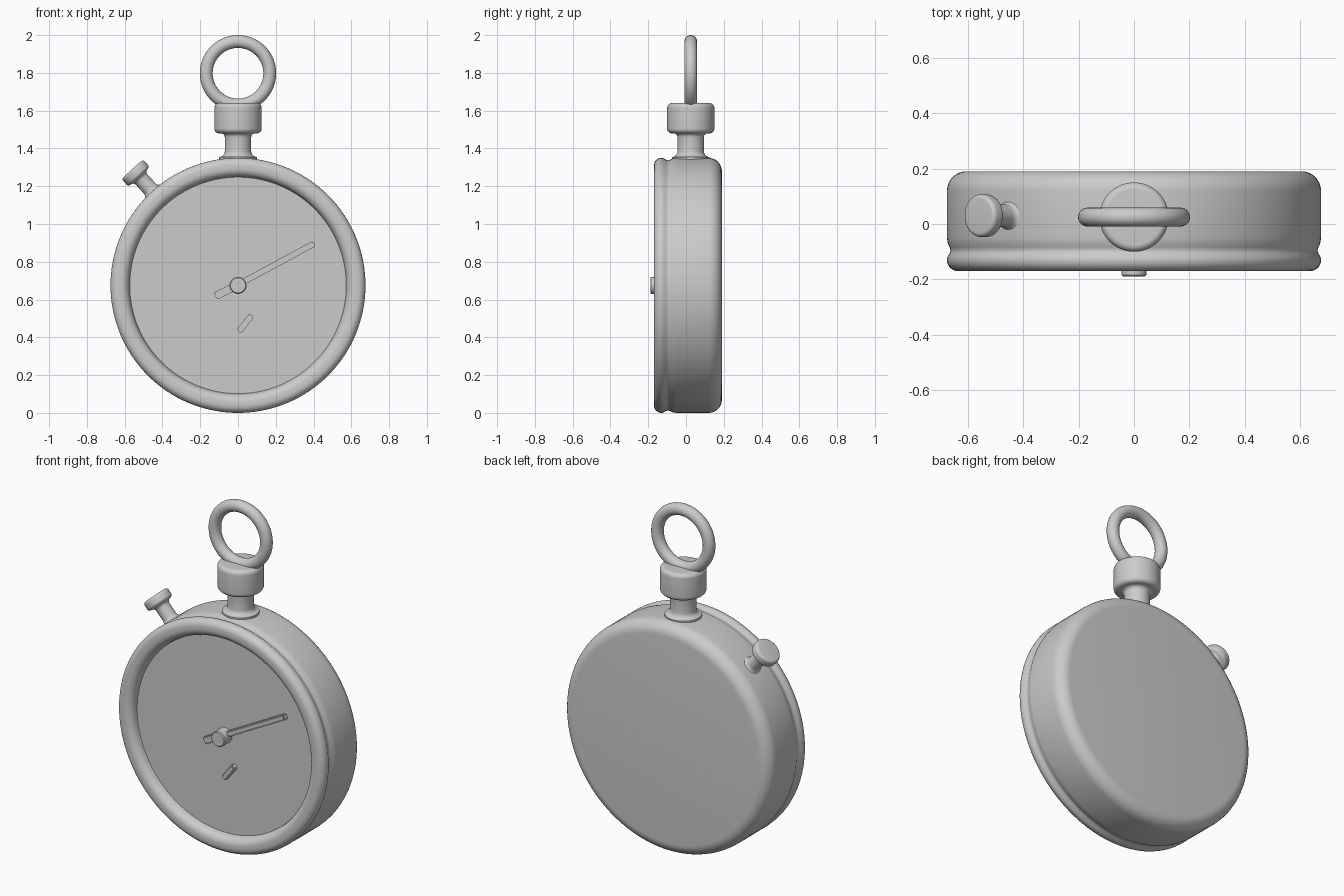
import bpy
import bmesh
from math import cos, sin, pi, radians, atan2, hypot
from mathutils import Matrix, Vector

cube = bpy.data.objects.get("Cube")
if cube:
    bpy.data.objects.remove(cube, do_unlink=True)

grey = bpy.data.materials.new("satin grey")
grey.use_nodes = True
colour = (0.6, 0.6, 0.6, 1)
grey.diffuse_color = colour
grey.node_tree.nodes["Principled BSDF"].inputs["Base Color"].default_value = colour

CENTRE_Z = 0.675
MID_Y = 0.025


def finish(name, bm, matrix, angle=40):
    bmesh.ops.recalc_face_normals(bm, faces=bm.faces)
    mesh = bpy.data.meshes.new(name)
    bm.to_mesh(mesh)
    bm.free()
    mesh.transform(matrix)
    mesh.materials.append(grey)
    obj = bpy.data.objects.new(name, mesh)
    bpy.context.collection.objects.link(obj)
    bpy.ops.object.select_all(action="DESELECT")
    obj.select_set(True)
    bpy.context.view_layer.objects.active = obj
    bpy.ops.object.shade_smooth_by_angle(angle=radians(angle))
    return obj


def arc(r, h, size, start, end, steps=8):
    """Profile points on a circle around (r, h), angles in degrees."""
    return [(r + size * cos(radians(start + (end - start) * i / steps)),
             h + size * sin(radians(start + (end - start) * i / steps)))
            for i in range(steps + 1)]


def lathe(name, profile, origin, axis, sides=64):
    """Spin (radius, height) points round an axis and cap the ends."""
    bm = bmesh.new()
    rings = [[bm.verts.new((r * cos(2 * pi * k / sides), r * sin(2 * pi * k / sides), h))
              for k in range(sides)] for r, h in profile]
    for a, b in zip(rings, rings[1:]):
        for k in range(sides):
            n = (k + 1) % sides
            bm.faces.new((a[k], a[n], b[n], b[k]))
    bm.faces.new(rings[0])
    bm.faces.new(rings[-1])
    turn = Vector((0, 0, 1)).rotation_difference(Vector(axis)).to_matrix().to_4x4()
    return finish(name, bm, Matrix.Translation(origin) @ turn)


# Case: rounded back, shallow groove, rounded bezel and sunken dial (height = depth in y)
case_profile = (
    arc(0.605, 0.12, 0.07, 90, 0)
    + [(0.675, -0.05), (0.672, -0.07), (0.665, -0.085), (0.662, -0.095), (0.665, -0.105)]
    + arc(0.635, -0.13, 0.04, 15, -90)
    + arc(0.62, -0.125, 0.045, -90, -180)
    + [(0.573, -0.12)])
lathe("case", case_profile, (0, 0, CENTRE_Z), (0, 1, 0), 128)

# Crown: flared neck and rounded cap
neck = arc(0.10, 0.055, 0.03, 270, 180, 6) + arc(0.09, 0.13, 0.02, 180, 90, 5)
lathe("crown_neck", [(0.10, -0.02)] + neck, (0, MID_Y, 1.33), (0, 0, 1))
cap = arc(0.10, 0.025, 0.025, -90, 0) + arc(0.10, 0.135, 0.025, 0, 90)
lathe("crown_cap", cap, (0, MID_Y, 1.48), (0, 0, 1))

# Hanging ring
bpy.ops.mesh.primitive_torus_add(
    major_radius=0.168, minor_radius=0.034, major_segments=80, minor_segments=24,
    location=(0, MID_Y, 1.798), rotation=(pi / 2, 0, 0))
ring = bpy.context.object
ring.name = "hanging_ring"
ring.data.materials.append(grey)
bpy.ops.object.shade_smooth()

# Side push button, pointing outward from the case centre
button = ([(0.06, 0.64), (0.06, 0.665)] + arc(0.068, 0.695, 0.027, 250, 180, 5)
          + arc(0.061, 0.757, 0.02, 180, 110, 5)
          + arc(0.062, 0.793, 0.015, -80, 0, 5) + arc(0.062, 0.817, 0.015, 0, 90, 5))
lathe("push_button", button, (0, 0.03, CENTRE_Z), (-0.673, 0, 0.739), 48)


# Hands: flat bars between two points on the dial
def hand(name, start, end, width):
    dx, dz = end[0] - start[0], end[1] - start[1]
    bm = bmesh.new()
    bmesh.ops.create_cube(bm, size=1)
    bmesh.ops.scale(bm, verts=bm.verts, vec=(hypot(dx, dz), 0.035, width))
    bmesh.ops.bevel(bm, geom=bm.edges[:], offset=0.006, segments=2, affect="EDGES")
    place = Matrix.Translation(((start[0] + end[0]) / 2, -0.134, (start[1] + end[1]) / 2))
    finish(name, bm, place @ Matrix.Rotation(-atan2(dz, dx), 4, "Y"))


hand("main_hand", (-0.02, 0.668), (0.405, 0.897), 0.032)
hand("main_hand_tail", (-0.12, 0.618), (0.0, 0.678), 0.042)
hand("small_hand", (0.005, 0.43), (0.072, 0.517), 0.032)

# Centre pin
pin = [(0.045, 0), (0.045, 0.066), (0.04, 0.071)]
lathe("centre_pin", pin, (0, -0.118, CENTRE_Z), (0, -1, 0), 32)
